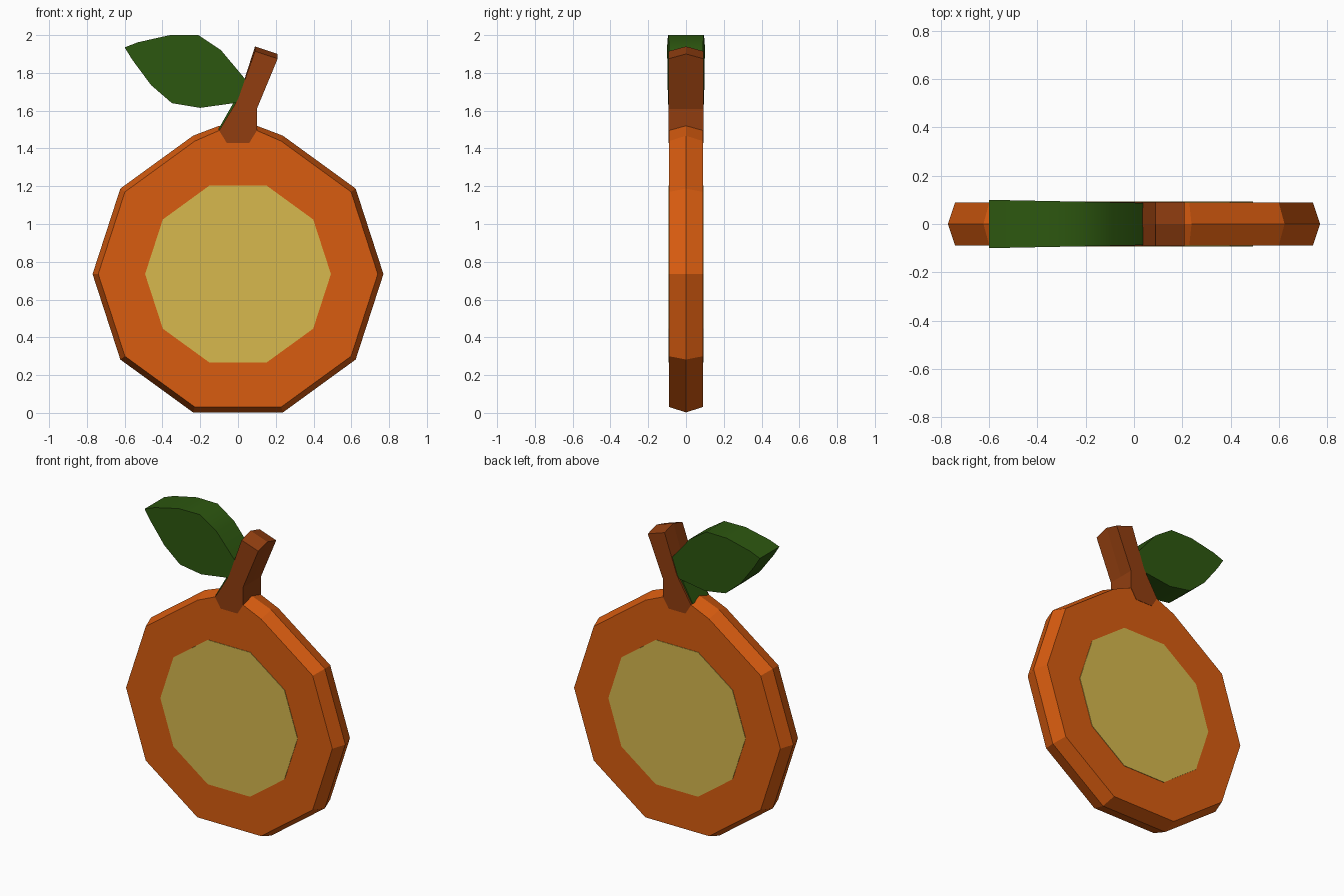
import bpy, bmesh
from math import cos, sin, radians, pi

if "Cube" in bpy.data.objects:
    bpy.data.objects.remove(bpy.data.objects["Cube"])

def material(name, rgb):
    m = bpy.data.materials.new(name)
    m.diffuse_color = (*rgb, 1)
    m.use_nodes = True
    m.node_tree.nodes["Principled BSDF"].inputs["Base Color"].default_value = m.diffuse_color
    return m

def loft(name, rings, mat):
    """Join matching outlines of (x, y, z) points from front to back, with end caps."""
    bm = bmesh.new()
    loops = [[bm.verts.new(p) for p in ring] for ring in rings]
    n = len(loops[0])
    for a, b in zip(loops, loops[1:]):
        for i in range(n):
            j = (i + 1) % n
            bm.faces.new((a[i], a[j], b[j], b[i]))
    bm.faces.new(loops[0])
    bm.faces.new(loops[-1][::-1])
    bmesh.ops.recalc_face_normals(bm, faces=bm.faces)
    me = bpy.data.meshes.new(name)
    bm.to_mesh(me)
    bm.free()
    me.materials.append(mat)
    ob = bpy.data.objects.new(name, me)
    bpy.context.collection.objects.link(ob)
    return ob

def at(profile, y):
    return [(x, y, z) for x, z in profile]

CZ = 0.735

def decagon(r):
    return [(r * cos(k * pi / 5), CZ + r * sin(k * pi / 5)) for k in range(10)]

def rind_outline(r, top):
    # the top edge is raised where the stem joins
    p = decagon(r)
    return p[:3] + [(0.1, top), (-0.1, top)] + p[3:]

orange = material("rind_orange", (0.69, 0.107, 0.005))
yellow = material("flesh_yellow", (0.68, 0.485, 0.076))
brown = material("stem_brown", (0.283, 0.048, 0.005))
green = material("leaf_green", (0.026, 0.095, 0.005))

# Rind with a ridge around its rim
face, ridge = rind_outline(0.74, 1.495), rind_outline(0.77, 1.52)
loft("rind", [at(face, -0.09), at(ridge, 0), at(face, 0.09)], orange)

# Pale discs on both sides
for name, s in (("front_flesh", -1), ("back_flesh", 1)):
    disc = decagon(0.492)
    loft(name, [at(disc, s * 0.08), at(disc, s * 0.093)], yellow)

# Bent stem with a peaked top
def stem_outline(lift):
    return [(-0.1, 1.495), (-0.06, 1.43), (0.06, 1.43), (0.1, 1.495), (0.1, 1.61),
            (0.21, 1.875 + lift), (0.09, 1.915 + lift), (0.0, 1.66)]
loft("stem", [at(stem_outline(0), -0.092), at(stem_outline(0.025), 0),
              at(stem_outline(0), 0.092)], brown)

# Leaf, slightly thicker toward the tip
leaf = [(-0.6, 1.935), (-0.53, 1.962), (-0.36, 2.0), (-0.21, 2.0), (-0.09, 1.92),
        (0.04, 1.765), (0.03, 1.66), (-0.02, 1.64), (-0.2, 1.615), (-0.35, 1.64),
        (-0.46, 1.735), (-0.56, 1.87)]
def leaf_side(s):
    return [(x, s * (0.088 - 0.02 * x), z) for x, z in leaf]
leaf_ob = loft("leaf", [leaf_side(-1), leaf_side(1)], green)
bpy.context.view_layer.objects.active = leaf_ob
leaf_ob.select_set(True)
bpy.ops.object.shade_smooth_by_angle(angle=radians(40))

# Short leaf stalk running down beside the stem
stalk = [(-0.105, 1.5), (-0.025, 1.64), (0.02, 1.65), (0.0, 1.5)]
loft("leaf_stalk", [at(stalk, -0.08), at(stalk, 0.08)], green)
